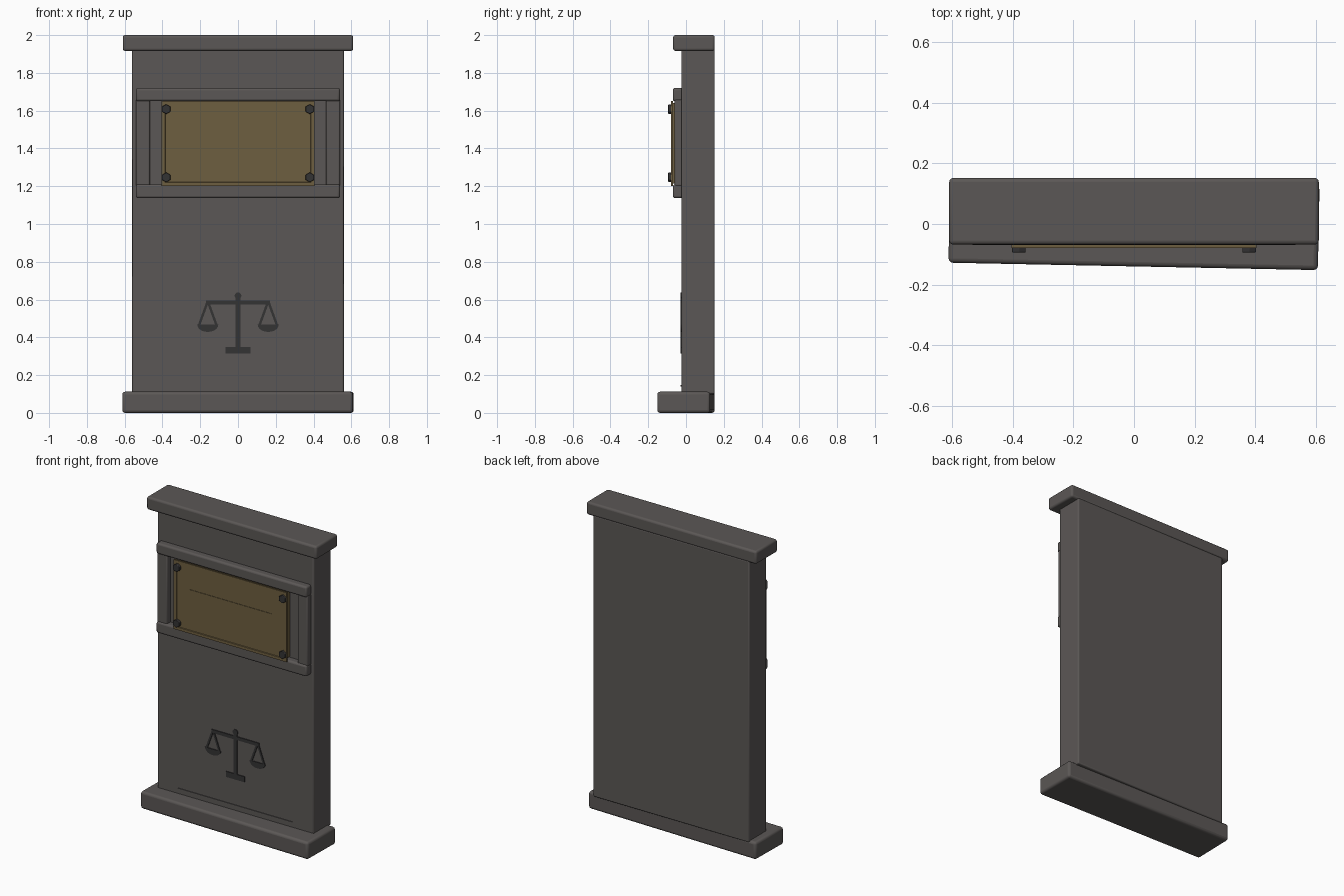
import bpy, bmesh, math

old = bpy.data.objects.get("Cube")
if old:
    bpy.data.objects.remove(old, do_unlink=True)


def material(name, rgb):
    m = bpy.data.materials.new(name)
    m.use_nodes = True
    m.diffuse_color = (*rgb, 1)
    m.node_tree.nodes["Principled BSDF"].inputs["Base Color"].default_value = (*rgb, 1)
    return m


STONE = material("grey stone", (0.105, 0.096, 0.092))
BRASS = material("aged brass", (0.155, 0.112, 0.05))
IRON = material("dark iron", (0.034, 0.033, 0.034))


def finish(name, bm, mat, bevel=0.0):
    bmesh.ops.recalc_face_normals(bm, faces=bm.faces)
    mesh = bpy.data.meshes.new(name)
    bm.to_mesh(mesh)
    bm.free()
    mesh.materials.append(mat)
    ob = bpy.data.objects.new(name, mesh)
    bpy.context.collection.objects.link(ob)
    if bevel:
        mod = ob.modifiers.new("soft edges", "BEVEL")
        mod.width, mod.segments = bevel, 3
    bpy.ops.object.select_all(action="DESELECT")
    ob.select_set(True)
    bpy.context.view_layer.objects.active = ob
    bpy.ops.object.shade_smooth_by_angle(angle=math.radians(35))
    return ob


def box(name, x, y, z, mat=STONE, bevel=0.0):
    """Box from (low, high) pairs, with its origin in the middle."""
    bm = bmesh.new()
    bmesh.ops.create_cube(bm, size=1)
    bmesh.ops.scale(bm, vec=[b - a for a, b in (x, y, z)], verts=bm.verts)
    ob = finish(name, bm, mat, bevel)
    ob.location = [(a + b) / 2 for a, b in (x, y, z)]
    return ob


def plate(name, points, front, back, mat, bevel=0.0):
    """Outline in x and z, extruded from front to back."""
    bm = bmesh.new()
    face = bm.faces.new([bm.verts.new((x, front, z)) for x, z in points])
    ext = bmesh.ops.extrude_face_region(bm, geom=[face])
    moved = [v for v in ext["geom"] if isinstance(v, bmesh.types.BMVert)]
    bmesh.ops.translate(bm, vec=(0, back - front, 0), verts=moved)
    return finish(name, bm, mat, bevel)


def ring(x, z, r, count, start=0.0, sweep=math.tau):
    return [(x + r * math.cos(start + sweep * i / count),
             z + r * math.sin(start + sweep * i / count)) for i in range(count)]


# Stone body; the plinth sits slightly askew
BACK, FACE = 0.152, -0.025
box("slab", (-0.56, 0.56), (FACE, BACK), (0.1, 1.925), bevel=0.008)
box("cap", (-0.61, 0.61), (-0.068, BACK), (1.916, 2.0), bevel=0.013)
plinth = box("plinth", (-0.61, 0.61), (-0.14, 0.14), (0, 0.112), bevel=0.015)
plinth.rotation_euler.z = -0.02

# Frame around the plaque
for name, low, high in (("top_rail", 1.65, 1.72), ("bottom_rail", 1.137, 1.21)):
    box(name, (-0.54, 0.54), (-0.07, FACE + 0.01), (low, high), bevel=0.012)
for side, s in (("left", 1), ("right", -1)):
    box(side + "_stile", sorted((s * 0.467, s * 0.54)), (-0.06, FACE + 0.01),
        (1.2, 1.66), bevel=0.008)

# Brass plaque with a sunken field
box("plaque_backing", (-0.39, 0.39), (-0.072, FACE + 0.01), (1.215, 1.64), BRASS)
bm = bmesh.new()
bmesh.ops.create_cube(bm, size=1)
bmesh.ops.scale(bm, vec=(0.81, 0.011, 0.45), verts=bm.verts)
bmesh.ops.translate(bm, vec=(0, -0.0745, 1.427), verts=bm.verts)
bm.normal_update()
front = [f for f in bm.faces if f.normal.y < -0.9]
bmesh.ops.inset_region(bm, faces=front, thickness=0.026)
bmesh.ops.inset_region(bm, faces=front, thickness=0.003, depth=-0.004)
finish("plaque", bm, BRASS)
box("plaque_rule", (-0.295, 0.295), (-0.079, -0.074), (1.476, 1.486), BRASS)

# Corner bolts
for side, x in (("left", 0.38), ("right", -0.38)):
    for level, z in (("top", 1.608), ("bottom", 1.247)):
        plate(f"{level}_{side}_bolt", ring(x, z, 0.026, 6, math.pi / 6),
              -0.094, -0.07, IRON, 0.003)

# Balance scales emblem on the slab
OUT, IN = FACE - 0.005, FACE + 0.003


def bar(name, a, b, width):
    dx, dz = b[0] - a[0], b[1] - a[1]
    k = width / 2 / math.hypot(dx, dz)
    px, pz = -dz * k, dx * k
    plate(name, [(a[0] + px, a[1] + pz), (b[0] + px, b[1] + pz),
                 (b[0] - px, b[1] - pz), (a[0] - px, a[1] - pz)], OUT, IN, IRON)


bar("scales_post", (0, 0.34), (0, 0.61), 0.026)
bar("scales_foot", (-0.066, 0.332), (0.066, 0.332), 0.036)
bar("scales_beam", (-0.17, 0.584), (0.17, 0.584), 0.022)
plate("scales_finial", ring(0, 0.62, 0.018, 16), OUT, IN, IRON)
for side, s in (("left", 1), ("right", -1)):
    x = s * 0.16
    for part, e in (("outer", s), ("inner", -s)):
        bar(f"{side}_{part}_chain", (x + e * 0.004, 0.58), (x + e * 0.046, 0.465), 0.013)
    bowl = [(x + (px - x) * 1.0, 0.468 + (pz - 0.468) * 0.7)
            for px, pz in ring(x, 0.468, 0.056, 14, math.pi, math.pi * 14 / 13)]
    plate(side + "_pan", bowl, OUT, IN, IRON)

# Thin ledge line above the plinth
box("lower_rule", (-0.41, 0.41), (FACE - 0.004, IN), (0.139, 0.148))
